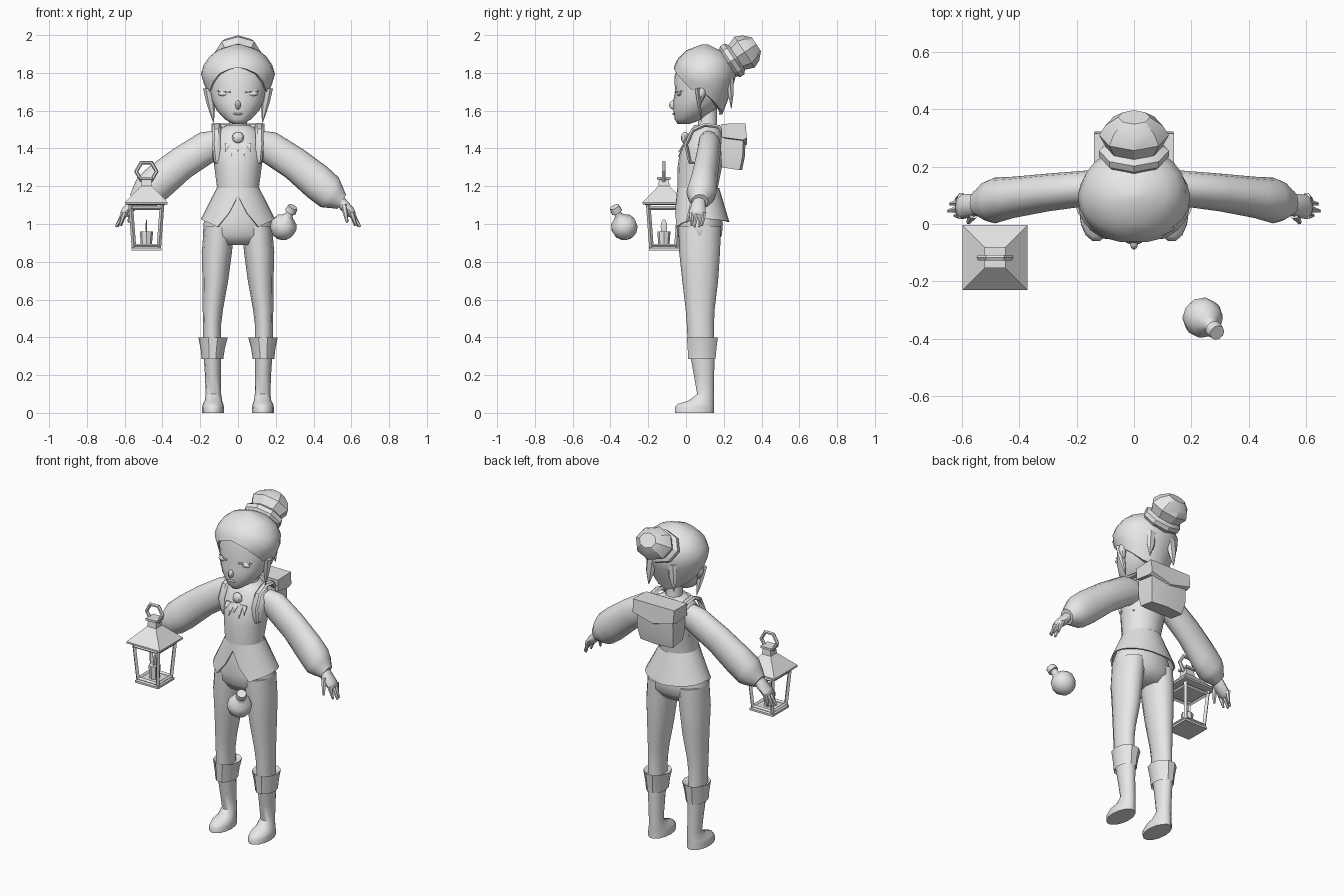
import bpy, bmesh, math
from mathutils import Vector as V

clay = bpy.data.materials.new("plain grey")
clay.diffuse_color = (0.8, 0.8, 0.8, 1)


def finish(name, bm, angle=40):
    bmesh.ops.recalc_face_normals(bm, faces=bm.faces[:])
    me = bpy.data.meshes.new(name)
    bm.to_mesh(me)
    bm.free()
    ob = bpy.data.objects.new(name, me)
    bpy.context.collection.objects.link(ob)
    me.materials.append(clay)
    bpy.ops.object.select_all(action='DESELECT')
    ob.select_set(True)
    bpy.context.view_layer.objects.active = ob
    bpy.ops.object.shade_smooth_by_angle(angle=math.radians(angle))
    return ob


def skin(name, loops, angle=40, caps=(True, True)):
    """Bridge a list of equal-length closed point loops."""
    bm = bmesh.new()
    rows = [[bm.verts.new(p) for p in l] for l in loops]
    n = len(rows[0])
    for a, b in zip(rows, rows[1:]):
        for i in range(n):
            bm.faces.new((a[i], a[(i + 1) % n], b[(i + 1) % n], b[i]))
    for use, row in zip(caps, (rows[0], rows[-1])):
        if use:
            bm.faces.new(row)
    return finish(name, bm, angle)


def ring(c, a, b, n, turn=0.0):
    c, a, b = V(c), V(a), V(b)
    return [c + a * math.cos(turn + math.tau * i / n) + b * math.sin(turn + math.tau * i / n)
            for i in range(n)]


def stack(name, rows, n=16, angle=40):
    """Horizontal sections: z, x centre, x radius, y front, y back."""
    return skin(name, [ring((x, (f + b) / 2, z), (r, 0, 0), (0, (b - f) / 2, 0), n)
                       for z, x, r, f, b in rows], angle)


def turned(name, base, axis, rows, n=10, flat=1.0, angle=40, turn=0.0):
    """Sections along an axis: distance, radius; flat squashes the second direction."""
    base, w = V(base), V(axis).normalized()
    ref = V((1, 0, 0)) if abs(w.x) < 0.9 else V((0, 1, 0))
    u = (ref - w * ref.dot(w)).normalized()
    v = w.cross(u)
    return skin(name, [ring(base + w * t, u * r, v * r * flat, n, turn) for t, r in rows], angle)


def tube(name, p, q, r0, r1, n=6):
    d = V(q) - V(p)
    return turned(name, p, d, [(0, r0), (d.length * .5, (r0 + r1) / 2), (d.length, r1)], n)


def ball(name, c, s, seg=12):
    bm = bmesh.new()
    bmesh.ops.create_uvsphere(bm, u_segments=seg, v_segments=8, radius=1)
    for v in bm.verts:
        v.co = V((v.co.x * s[0] + c[0], v.co.y * s[1] + c[1], v.co.z * s[2] + c[2]))
    return finish(name, bm)


def square(name, c, rows):
    """Square column: z, half width."""
    h = math.sqrt(2)
    return skin(name, [ring((c[0], c[1], z), (w * h, 0, 0), (0, w * h, 0), 4, math.pi / 4)
                       for z, w in rows], 20)


def lerp(table, x):
    for (x0, y0), (x1, y1) in zip(table, table[1:]):
        if x <= x1:
            return y0 + (y1 - y0) * max(0, (x - x0) / (x1 - x0))
    return table[-1][1]


# Head, neck and face
stack("head", [(1.53, 0, .03, -.045, .02), (1.555, 0, .07, -.06, .09), (1.60, 0, .112, -.066, .15),
               (1.65, 0, .138, -.068, .2), (1.70, 0, .15, -.058, .22), (1.78, 0, .16, -.062, .24),
               (1.87, 0, .13, -.03, .2)], 20, 70)
stack("neck", [(1.45, 0, .062, .04, .18), (1.52, 0, .048, .065, .165), (1.62, 0, .048, .06, .165)], 12)
ball("nose", (0, -.067, 1.63), (.015, .023, .024), 8)
ball("lips", (0, -.064, 1.583), (.028, .008, .006), 8)

# Hair cap with an arched hairline
profile = [(1.56, .10), (1.62, .125), (1.68, .155), (1.74, .18), (1.80, .198), (1.87, .17), (1.92, .11), (1.95, .02)]
hairline = [(0, 1.83), (25, 1.81), (45, 1.755), (65, 1.70), (90, 1.69), (130, 1.62), (180, 1.58)]


def hair_loop(f, shrink=1.0, n=24):
    pts = []
    for i in range(n):
        a = math.tau * i / n
        z = 1.95 + (lerp(hairline, math.degrees(min(a, math.tau - a))) - 1.95) * f
        r = lerp(profile, z) * shrink
        pts.append((r * math.sin(a), .1 - r * math.cos(a) * (.88 if math.cos(a) > 0 else .85), z))
    return pts


skin("hair", [hair_loop(f) for f in (0, .12, .25, .42, .6, .8, 1)] + [hair_loop(1, .82)], 40, (True, False))
turned("hair_bun", (0, .235, 1.86), (0, .83, .55),
       [(-.04, .08), (0, .122), (.025, .122), (.04, .098), (.09, .122), (.13, .10), (.165, .055)], 8, .8, 30)

# Torso, skirt and pelvis
stack("vest", [(1.525, 0, .06, .045, .18), (1.49, 0, .115, .02, .19), (1.44, 0, .14, -.01, .195),
               (1.38, 0, .137, -.032, .195), (1.30, 0, .125, -.045, .19), (1.2, 0, .112, -.045, .17),
               (1.14, 0, .116, -.045, .17)], 16, 60)
hem = [(0, 1.15), (15, 1.06), (30, .985), (50, 1.01), (90, 1.03), (180, 1.01)]


def skirt_loop(f, inset=0.0, n=24):
    pts = []
    for i in range(n):
        a = math.tau * i / n
        z = 1.19 + (lerp(hem, math.degrees(min(a, math.tau - a))) - 1.19) * f
        k = (1.19 - z) / .17
        pts.append(((.113 + .087 * k - inset) * math.sin(a),
                    .065 + .015 * k - (.111 + .036 * k - inset) * math.cos(a), z))
    return pts


skin("skirt", [skirt_loop(0), skirt_loop(.5), skirt_loop(1), skirt_loop(1, .01), skirt_loop(.3, .01)], 40, (False, False))
stack("hips", [(1.17, 0, .105, -.04, .165), (1.08, 0, .15, -.05, .185), (1.0, 0, .183, -.052, .195),
               (.94, 0, .185, -.045, .19), (.89, 0, .13, -.01, .15)], 16, 60)

# Brooch and ragged collar
ball("brooch", (0, -.005, 1.457), (.031, .022, .031), 8)
for i, (x, z) in enumerate([(-.068, 1.38), (-.034, 1.355), (0, 1.38), (.034, 1.355), (.068, 1.38)]):
    face = [(x * .8 - .016, -.008, 1.425), (x * .8 + .016, -.008, 1.425), (x, -.037, z)]
    skin("collar_point", [face, [(a, b - .006, c) for a, b, c in face]], 20)

for s in (-1, 1):
    # Eyes, ears and hanging locks
    ball("eye", (s * .074, -.036, 1.69), (.032, .012, .013))
    tube("upper_eyelid", (s * .04, -.055, 1.699), (s * .108, -.024, 1.703), .006, .004)
    turned("ear", (s * .14, .075, 1.645), (s * .25, .15, 1), [(0, .01), (.03, .02), (.06, .024), (.085, .008)], 8)
    turned("side_lock", (s * .155, .06, 1.72), (-s * .14, .12, -1), [(0, .03), (.07, .024), (.13, .014), (.185, .002)], 6, .5)
    turned("back_lock", (s * .07, .235, 1.77), (s * .1, .03, -1), [(0, .03), (.08, .028), (.16, .003)], 6, .6)

    # Sleeve with gathered cuff
    k = V((s * .52, 0, .855))
    rows = [((.09, .12, 1.43), .075, .055), ((.16, .125, 1.41), .085, .062), ((.30, .11, 1.32), .088, .066),
            ((.42, .093, 1.222), .096, .072), ((.485, .082, 1.168), .092, .08),
            ((.515, .08, 1.145), .07, .07), ((.54, .075, 1.125), .05, .05), ((.55, .073, 1.118), .045, .045)]
    skin("sleeve", [ring((s * c[0], c[1], c[2]), k * h, (0, w, 0), 12) for c, h, w in rows], 50)

    # Hand
    rows = [((.53, .07, 1.135), .03, .03), ((.56, .065, 1.10), .03, .04), ((.60, .06, 1.06), .026, .043),
            ((.615, .06, 1.045), .016, .035)]
    skin("palm", [ring((s * c[0], c[1], c[2]), k * h, (0, w, 0), 8) for c, h, w in rows], 60)
    for y, x, z, ty in [(.03, .625, .99, .03), (.055, .647, .985, .045), (.075, .64, .985, .07), (.095, .62, .99, .085)]:
        tube("finger", (s * .602, y, 1.06), (s * x, ty, z), .015, .006)
    tube("thumb", (s * .56, .035, 1.10), (s * .578, .005, 1.01), .018, .007)

    # Legs, boot cuffs and boots
    stack("trouser_leg", [(.99, s * .1, .08, -.04, .185), (.85, s * .112, .08, -.036, .18), (.7, s * .12, .068, -.02, .17),
                          (.55, s * .133, .054, -.002, .152), (.47, s * .137, .048, .004, .148),
                          (.36, s * .137, .048, .01, .15)], 12, 60)
    stack("boot_cuff", [(.31, s * .137, .045, .02, .15), (.285, s * .135, .057, .008, .16), (.34, s * .134, .064, .005, .165),
                        (.40, s * .132, .078, 0, .173), (.385, s * .135, .05, .01, .15)], 10, 35)
    stack("boot", [(.34, s * .137, .047, .015, .155), (.2, s * .133, .042, .04, .15), (.1, s * .13, .041, .058, .148),
                   (.065, s * .13, .046, .012, .15), (.048, s * .132, .054, -.045, .15), (.03, s * .132, .058, -.062, .15),
                   (0, s * .132, .059, -.062, .15)], 14, 45)

    # Backpack strap
    path = [(.09, .13, 1.30), (.105, .02, 1.33), (.115, .0, 1.42), (.113, .035, 1.495), (.112, .1, 1.525),
            (.11, .17, 1.515), (.105, .21, 1.46)]
    loops = []
    for i, p in enumerate(path):
        d = (V(path[min(i + 1, 6)]) - V(path[max(i - 1, 0)])).normalized()
        side = V((1, 0, 0))
        loops.append(ring((s * p[0], p[1], p[2]), side * .022, side.cross(d) * .012, 6))
    skin("pack_strap", loops)

# Backpack: tapered bag under an overhanging flap with a pointed front edge
skin("backpack_bag", [[(-w, f, z), (w, f, z), (w, b, z - d), (0, b + .012, z - d), (-w, b, z - d)]
                      for z, w, f, b, d in [(1.49, .122, .185, .305, 0), (1.36, .122, .185, .30, 0), (1.30, .11, .19, .285, .015)]], 25)
skin("backpack_flap", [[(x, .188, 1.53), (x, .315, 1.533), (x * .98, .322, z), (x * .98, .30, z - .01), (x, .188, 1.46)]
                       for x, z in [(-.14, 1.455), (-.06, 1.435), (0, 1.42), (.06, 1.435), (.14, 1.455)]], 25)

# Lantern
lx, ly = -.485, -.117
square("lantern_roof", (lx, ly), [(1.10, .09), (1.105, .113), (1.115, .113), (1.20, .03), (1.235, .026), (1.237, .036), (1.25, .036)])
square("lantern_base", (lx, ly), [(.86, .079), (.872, .079), (.882, .07)])
for sx in (-1, 1):
    for sy in (-1, 1):
        tube("lantern_post", (lx + sx * .066, ly + sy * .066, .875), (lx + sx * .083, ly + sy * .083, 1.105), .012, .012, 4)
    for z, w in ((.885, .067), (1.085, .082)):
        tube("lantern_rail", (lx - w, ly + sx * w, z), (lx + w, ly + sx * w, z), .01, .01, 4)
        tube("lantern_rail", (lx + sx * w, ly - w, z), (lx + sx * w, ly + w, z), .01, .01, 4)
turned("candle_cup", (lx, ly, .88), (0, 0, 1), [(0, .03), (.02, .03), (.065, .034), (.08, .034)], 8)
ball("candle_flame", (lx, ly, .985), (.004, .017, .04), 8)
# Six-sided carrying ring
ring_loops = [ring((lx + .054 * math.cos(a), ly, 1.278 + .054 * math.sin(a)),
                   (.011 * math.cos(a), 0, .011 * math.sin(a)), (0, .011, 0), 6)
              for a in [math.tau * i / 6 for i in range(7)]]
skin("lantern_ring", ring_loops, 25, (False, False))

# Round flask with a tilted neck
turned("flask", (.24, -.327, .985), (.4, -.42, .85),
       [(-.071, .015), (-.055, .046), (-.025, .067), (.01, .071), (.04, .058), (.06, .032), (.075, .021),
        (.095, .021), (.097, .031), (.128, .027)], 10, 1, 45)
